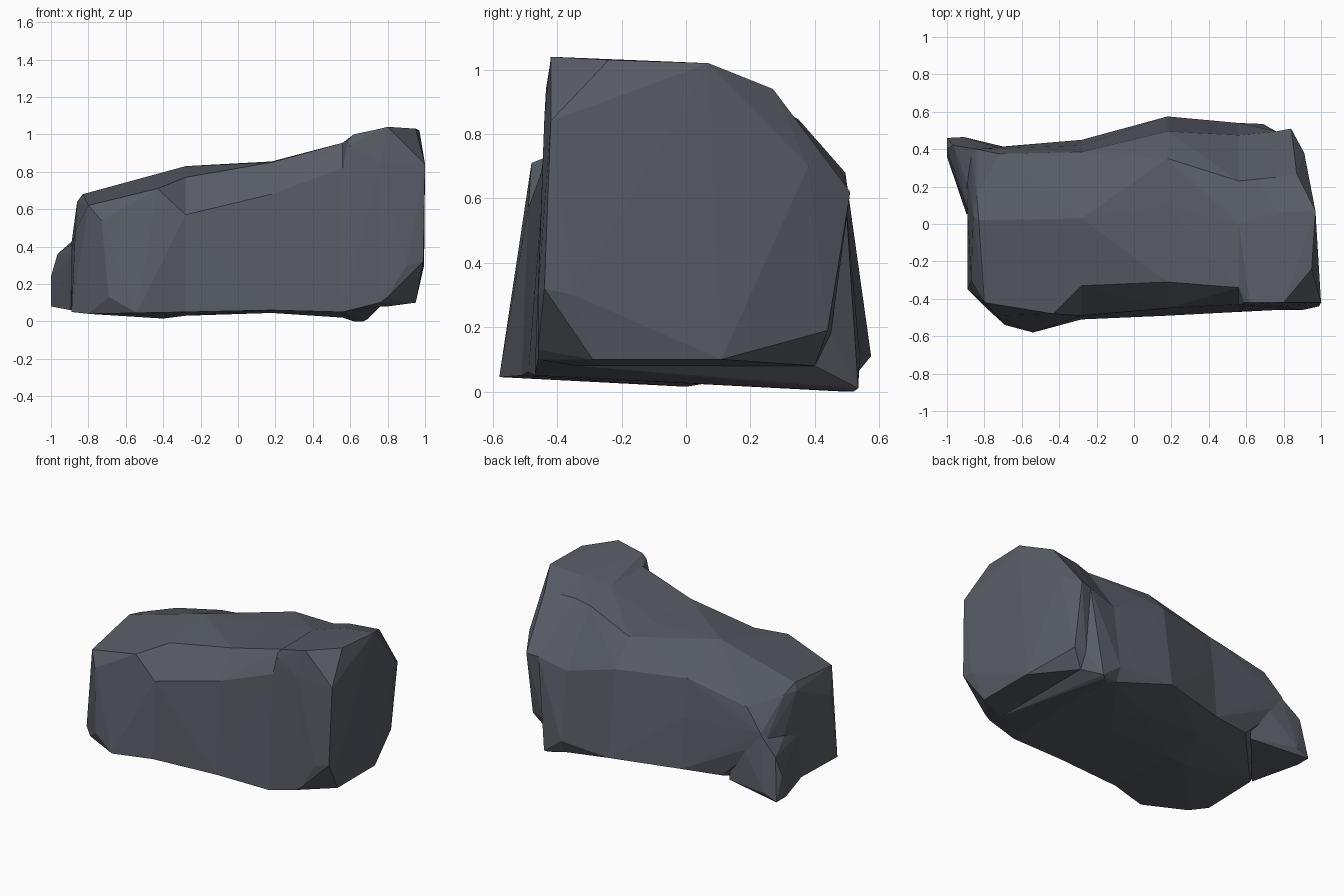
import bpy, bmesh

if "Cube" in bpy.data.objects:
    bpy.data.objects.remove(bpy.data.objects["Cube"])

stone = bpy.data.materials.new("slate grey stone")
stone.diffuse_color = (0.098, 0.107, 0.130, 1)
stone.use_nodes = True
stone.node_tree.nodes["Principled BSDF"].inputs["Base Color"].default_value = stone.diffuse_color


def ring(x, profile):
    """Cross-section of the boulder at one x, as 3D points."""
    return [(x, y, z) for y, z in profile]


def chunk(points):
    """Faceted convex chunk around the given corner points, as point triples."""
    bm = bmesh.new()
    for p in points:
        bm.verts.new(p)
    bmesh.ops.convex_hull(bm, input=bm.verts[:])
    faces = [[v.co.copy() for v in f.verts] for f in bm.faces]
    bm.free()
    return faces


def make_object(name, faces):
    """Weld facets into one flat-shaded object."""
    bm = bmesh.new()
    for f in faces:
        bm.faces.new([bm.verts.new(p) for p in f])
    bmesh.ops.remove_doubles(bm, verts=bm.verts[:], dist=0.0005)
    bmesh.ops.recalc_face_normals(bm, faces=bm.faces[:])
    mesh = bpy.data.meshes.new(name)
    bm.to_mesh(mesh)
    bm.free()
    mesh.materials.append(stone)
    ob = bpy.data.objects.new(name, mesh)
    bpy.context.collection.objects.link(ob)
    return ob


# Cross-sections (y, z) where the boulder's slope changes
cuts = (-0.28, 0.18, 0.56, 0.76)
low = ring(cuts[0], [(-.51, .05), (-.49, .57), (-.33, .77), (.03, .83), (.385, .70),
                     (.42, .45), (.45, .11), (.27, .06), (0, .03)])
saddle = ring(cuts[1], [(-.49, .06), (-.45, .68), (-.31, .85), (.10, .855), (.35, .845),
                        (.495, .68), (.575, .11), (.27, .06), (0, .045)])
rise = ring(cuts[2], [(-.47, .05), (-.43, .82), (-.34, .955), (0, .955), (.23, .91),
                      (.475, .56), (.54, .11), (.50, .02), (0, .06)])
dent = ring(cuts[3], [(-.46, .10), (-.44, .85), (-.42, 1.03), (.06, 1.0), (.25, .94),
                      (.495, .61), (.45, .18), (.40, .08), (-.34, .08)])

# Corners of the two ends, the front chamfer and the foot at the back
left_end = [(-.54, -.58, .045), (-.69, -.54, .13), (-.80, -.44, .04), (-.89, -.35, .05),
            (-.73, -.49, .54), (-.80, -.42, .62), (-.87, -.30, .48), (-.83, .02, .68),
            (-.86, .04, .64), (-.72, .375, .62), (-.84, .15, .645), (-.89, .04, .06),
            (-.89, .05, .38), (-.89, .22, .42), (-.87, .40, .42), (-.84, .40, .48),
            (-.38, .365, .70), (-.43, -.48, .71), (-.40, 0, .015), (-.55, .40, .12)]
front_chamfer = [(.47, -.29, .93), (.37, -.44, .72)]
foot = [(.59, -.42, .97), (.60, -.435, .94), (.62, -.42, 1.0), (.66, .24, .935),
        (.69, .535, .01), (.62, .49, 0), (.67, .52, 0), (.67, .53, .10)]
right_end = [(.80, -.42, 1.04), (.95, -.24, 1.03), (.97, .07, 1.02), (.87, .27, .94),
             (.91, .38, .70), (.84, .51, .62), (1, -.42, .84), (.99, -.44, .32),
             (.995, -.35, .30), (.90, -.46, .30), (.80, -.46, .13), (.80, -.34, .08),
             (.95, -.29, .10), (.95, .11, .10), (.84, .44, .19)]

# Boulder: convex chunks between the cuts, with the shared inner walls left out
faces = []
for pts in (left_end + low, low + saddle, saddle + front_chamfer + rise,
            rise + foot + dent, dent + right_end):
    for f in chunk(pts):
        if not any(all(abs(p.x - c) < 1e-4 for p in f) for c in cuts):
            faces.append(f)
boulder = make_object("boulder", faces)

# Spur: toe at the back left corner, merged into the boulder
spur = make_object("spur", chunk([
    (-1, .46, .08), (-1, .36, .08), (-1, .40, .24), (-.965, .42, .36), (-.90, .41, .41),
    (-.893, .22, .41), (-.895, .05, .06), (-.885, .06, .36), (-.84, .40, .47),
    (-.91, .465, .12), (-.60, .39, .10), (-.60, .37, .50)]))
spur.hide_render = True
join = boulder.modifiers.new("merge spur", 'BOOLEAN')
join.operation = 'UNION'
join.solver = 'EXACT'
join.object = spur
spur.hide_set(True)
